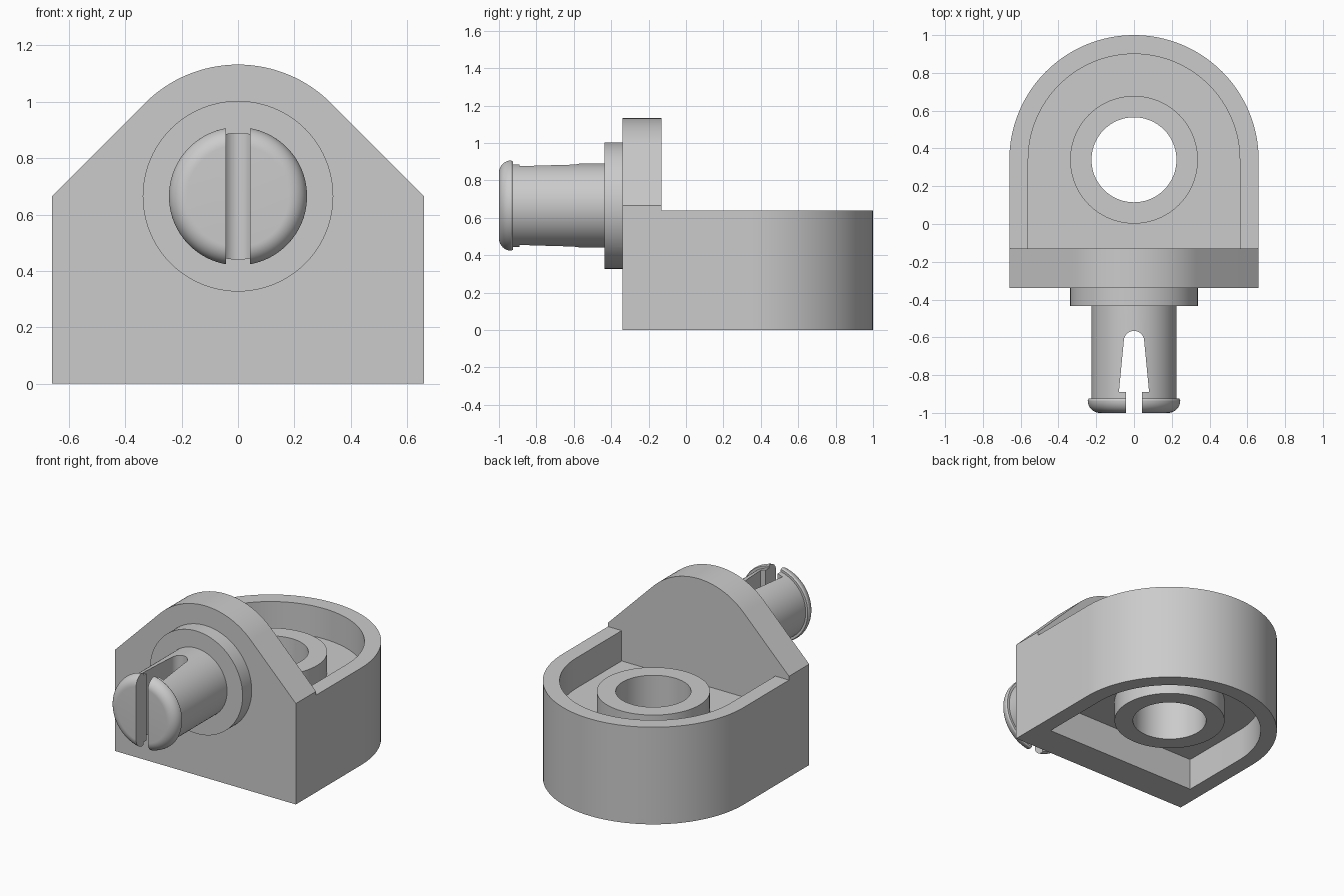
import bpy, bmesh
from math import sin, cos, pi, radians
from mathutils import Vector, Matrix

if "Cube" in bpy.data.objects:
    bpy.data.objects.remove(bpy.data.objects["Cube"])

PIN_Z = 0.665   # height of the pin axis
HUB_Y = 0.34    # centre of the rounded end


def arc(cx, cy, r, a0, a1, n):
    return [(cx + r * cos(radians(a0 + (a1 - a0) * i / n)),
             cy + r * sin(radians(a0 + (a1 - a0) * i / n))) for i in range(n + 1)]


def finish(name, bm):
    bmesh.ops.recalc_face_normals(bm, faces=bm.faces)
    me = bpy.data.meshes.new(name)
    bm.to_mesh(me)
    bm.free()
    ob = bpy.data.objects.new(name, me)
    bpy.context.collection.objects.link(ob)
    return ob


def prism(name, pts, a, b, axis='z'):
    """Extrude a 2D outline from a to b along z (outline xy) or y (outline xz)."""
    bm = bmesh.new()
    put = (lambda p: (p[0], p[1], a)) if axis == 'z' else (lambda p: (p[0], a, p[1]))
    f = bm.faces.new([bm.verts.new(put(p)) for p in pts])
    ext = bmesh.ops.extrude_face_region(bm, geom=[f])
    d = Vector((0, 0, b - a)) if axis == 'z' else Vector((0, b - a, 0))
    bmesh.ops.translate(bm, vec=d, verts=[v for v in ext['geom'] if isinstance(v, bmesh.types.BMVert)])
    return finish(name, bm)


def lathe_y(name, prof, n=96):
    """Revolve (radius, y) points around the pin axis and cap both ends."""
    bm = bmesh.new()
    rings = [[bm.verts.new((r * cos(2 * pi * i / n), y, PIN_Z + r * sin(2 * pi * i / n)))
              for i in range(n)] for r, y in prof]
    for p, q in zip(rings, rings[1:]):
        for i in range(n):
            j = (i + 1) % n
            bm.faces.new((p[i], p[j], q[j], q[i]))
    bm.faces.new(rings[0])
    bm.faces.new(rings[-1])
    return finish(name, bm)


def combine(target, other, op):
    m = target.modifiers.new(op, 'BOOLEAN')
    m.object, m.operation, m.solver = other, op, 'EXACT'
    bpy.context.view_layer.objects.active = target
    bpy.ops.object.modifier_apply(modifier=m.name)
    bpy.data.objects.remove(other)


def u_outline(w, y0):
    return [(-w, y0), (w, y0)] + arc(0, HUB_Y, w, 0, 180, 64)


def circle(r):
    return arc(0, HUB_Y, r, 0, 360, 96)[:-1]


# rounded housing with an upper and a lower recess either side of a web
bracket = prism("mounting_bracket", u_outline(0.66, -0.34), 0, 0.64)
for z0, z1 in ((0.44, 0.8), (-0.2, 0.21)):
    combine(bracket, prism("recess", u_outline(0.56, -0.13), z0, z1), 'DIFFERENCE')

# hub with through bore
combine(bracket, prism("hub", circle(0.338), 0.07, 0.57), 'UNION')
combine(bracket, prism("bore", circle(0.225), -0.1, 0.8), 'DIFFERENCE')

# upright front plate with rounded peak
plate = [(-0.66, 0), (0.66, 0), (0.66, PIN_Z)] + arc(0, PIN_Z, 0.467, 45, 135, 32) + [(-0.66, PIN_Z)]
combine(bracket, prism("front_plate", plate, -0.34, -0.13, 'y'), 'UNION')

# snap pin: flange, shank and rounded head
head = [(0.18 + (x - 0.18), y) for x, y in arc(0.18, -0.935, 0.065, 0, -90, 12)]
pin = lathe_y("snap_pin", [(0.338, -0.25), (0.338, -0.435), (0.225, -0.435),
                           (0.225, -0.925), (0.24, -0.925)] + head)

# keyhole-like slot splitting the pin
slot = [(-0.043, -1.1), (0.043, -1.1), (0.043, -0.89), (0.08, -0.89)] \
    + arc(0, -0.62, 0.054, 0, 180, 24) + [(-0.08, -0.89), (-0.043, -0.89)]
combine(pin, prism("slot", slot, 0.2, 1.2), 'DIFFERENCE')
combine(bracket, pin, 'UNION')

# smooth curved walls, crisp edges
bpy.ops.object.select_all(action='DESELECT')
bracket.select_set(True)
bpy.context.view_layer.objects.active = bracket
bpy.ops.object.shade_smooth_by_angle(angle=radians(30))
